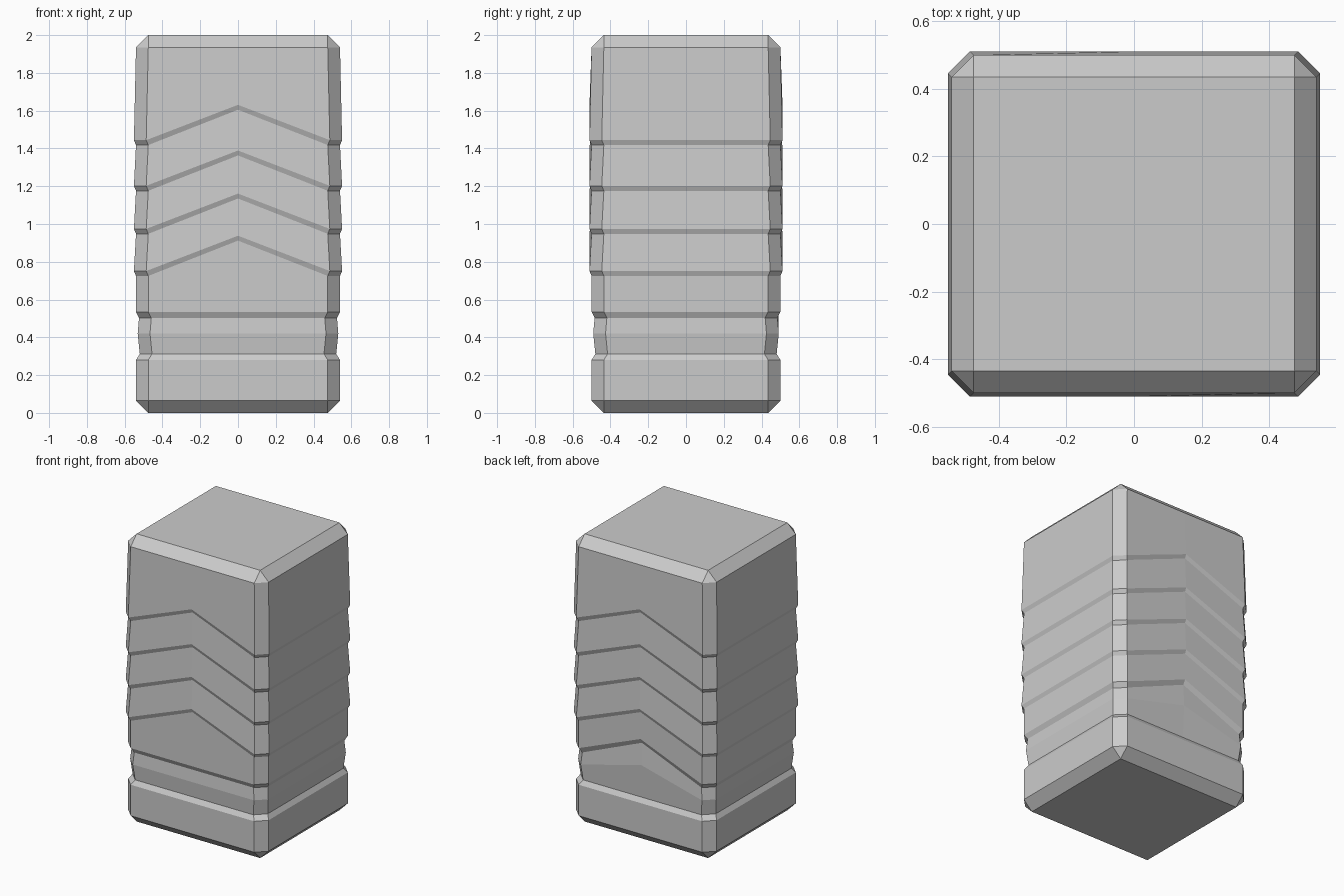
import bpy, bmesh

if "Cube" in bpy.data.objects:
    bpy.data.objects.remove(bpy.data.objects["Cube"])

HX, HY, CH = 0.54, 0.50, 0.065   # half sizes and corner chamfer


def ring(bm, z, d, front=0.0, back=0.0, cap=False):
    """Chamfered rectangle, with raised mid points on the front and back."""
    if cap:
        x = xi = HX - CH
        y = yi = HY - CH
    else:
        x, y = HX + d, HY + d
        xi, yi = x - CH, y - CH
    pts = [(-xi, -y, z), (0, -y, z + front), (xi, -y, z),
           (x, -yi, z), (x, yi, z),
           (xi, y, z), (0, y, z + back), (-xi, y, z),
           (-x, yi, z), (-x, -yi, z)]
    return [bm.verts.new(p) for p in pts]


bm = bmesh.new()

# base block and recessed neck
rings = [ring(bm, 0.0, 0, cap=True),
         ring(bm, CH, 0.0),
         ring(bm, 0.28, 0.0),
         ring(bm, 0.312, -0.02),
         ring(bm, 0.42, -0.009, back=0.12),
         ring(bm, 0.503, -0.016, back=0.19),
         ring(bm, 0.535, 0.0, back=0.19)]

# overlapping chevron plates
for z in (0.725, 0.948, 1.176, 1.418):
    rings.append(ring(bm, z, 0.0, 0.187, 0.187))
    rings.append(ring(bm, z + 0.026, 0.011, 0.187, 0.187))

# plain upper block with bevelled top
rings += [ring(bm, 2.0 - CH, 0.0), ring(bm, 2.0, 0, cap=True)]

for a, b in zip(rings, rings[1:]):
    n = len(a)
    for i in range(n):
        j = (i + 1) % n
        bm.faces.new((a[i], a[j], b[j], b[i]))
bm.faces.new(rings[0][::-1])
bm.faces.new(rings[-1])
bmesh.ops.remove_doubles(bm, verts=bm.verts[:], dist=1e-4)
bmesh.ops.recalc_face_normals(bm, faces=bm.faces[:])

mesh = bpy.data.meshes.new("chevron_pillar")
bm.to_mesh(mesh)
bm.free()
pillar = bpy.data.objects.new("chevron_pillar", mesh)
bpy.context.collection.objects.link(pillar)
